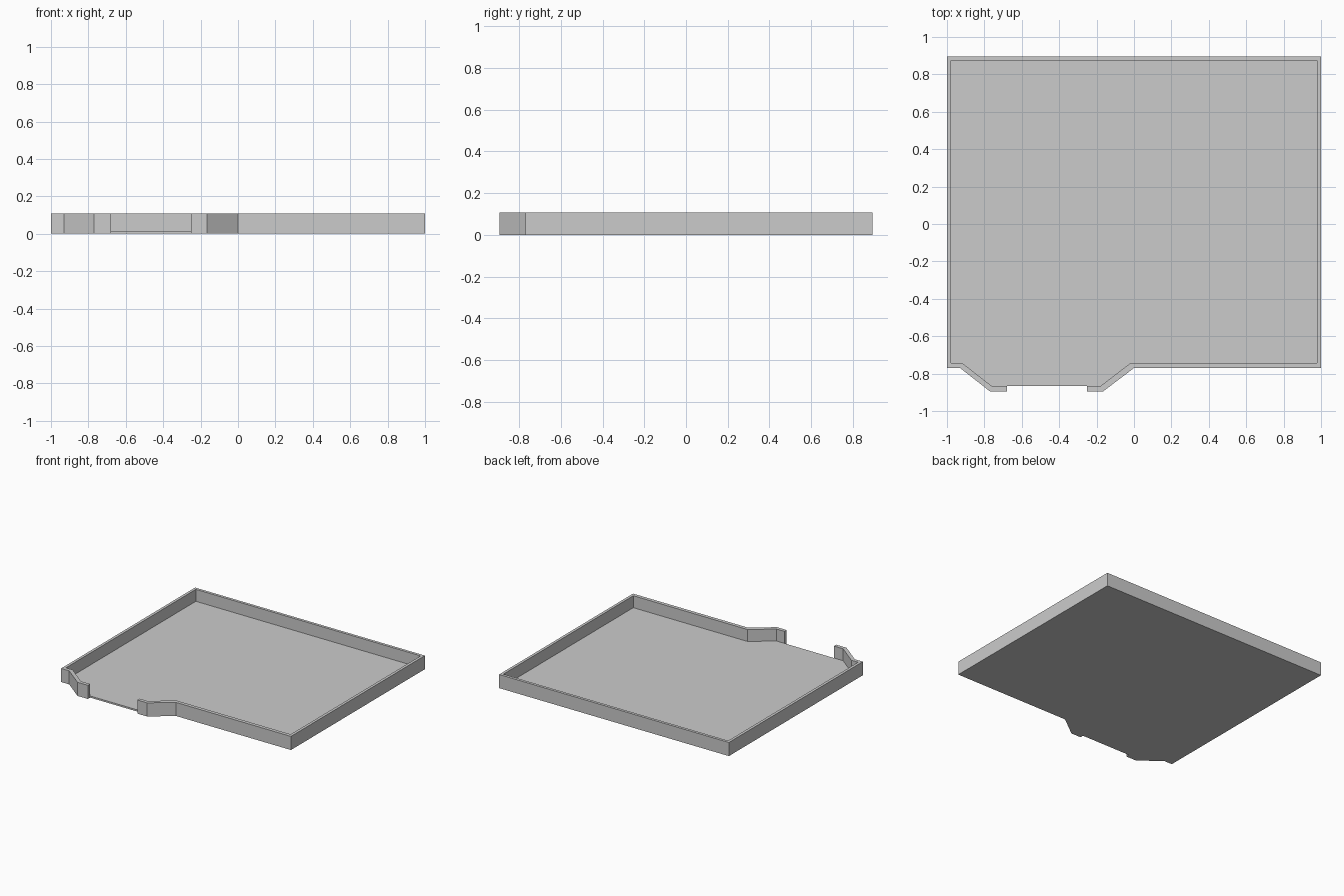
import bpy
import bmesh

cube = bpy.data.objects.get("Cube")
if cube:
    bpy.data.objects.remove(cube, do_unlink=True)

HEIGHT, FLOOR = 0.107, 0.013
FRONT, BAY, BACK = -0.77, -0.895, 0.895
WALL, THICK = 0.022, 0.028          # side walls, front walls

# Wall outlines, running from one side of the bay opening round to the other
outer = [(-0.25, BAY), (-0.165, BAY), (0, FRONT), (1, FRONT), (1, BACK),
         (-1, BACK), (-1, FRONT), (-0.93, FRONT), (-0.77, BAY), (-0.68, BAY)]
side, front, bay, back = 1 - WALL, FRONT + THICK, BAY + THICK, BACK - WALL
inner = [(-0.25, bay), (-0.18, bay), (-0.017, front), (side, front), (side, back),
         (-side, back), (-side, front), (-0.92, front), (-0.76, bay), (-0.68, bay)]

bm = bmesh.new()


def ring(points, z):
    return [bm.verts.new((x, y, z)) for x, y in points]


def strip(a, b):
    for i in range(len(a) - 1):
        bm.faces.new((a[i], a[i + 1], b[i + 1], b[i]))


out_low, out_top = ring(outer, 0), ring(outer, HEIGHT)
in_top, in_floor = ring(inner, HEIGHT), ring(inner, FLOOR)
sill = ring([inner[0], inner[-1]], 0)

# Outer wall, rim and inner wall
strip(out_low, out_top)
strip(out_top, in_top)
strip(in_top, in_floor)

# Floor and underside
bm.faces.new(in_floor)
bm.faces.new(out_low + [sill[1], sill[0]])

# Sill and wall ends at the bay opening
bm.faces.new((sill[0], sill[1], in_floor[-1], in_floor[0]))
for end, low in ((0, sill[0]), (-1, sill[1])):
    bm.faces.new((out_low[end], out_top[end], in_top[end], in_floor[end], low))

bmesh.ops.recalc_face_normals(bm, faces=bm.faces[:])
mesh = bpy.data.meshes.new("tray")
bm.to_mesh(mesh)
bm.free()
tray = bpy.data.objects.new("tray", mesh)
bpy.context.collection.objects.link(tray)

# Plain grey
grey = bpy.data.materials.new("light_grey")
grey.use_nodes = True
colour = (0.6, 0.6, 0.6, 1)
grey.diffuse_color = colour
grey.node_tree.nodes["Principled BSDF"].inputs["Base Color"].default_value = colour
mesh.materials.append(grey)
